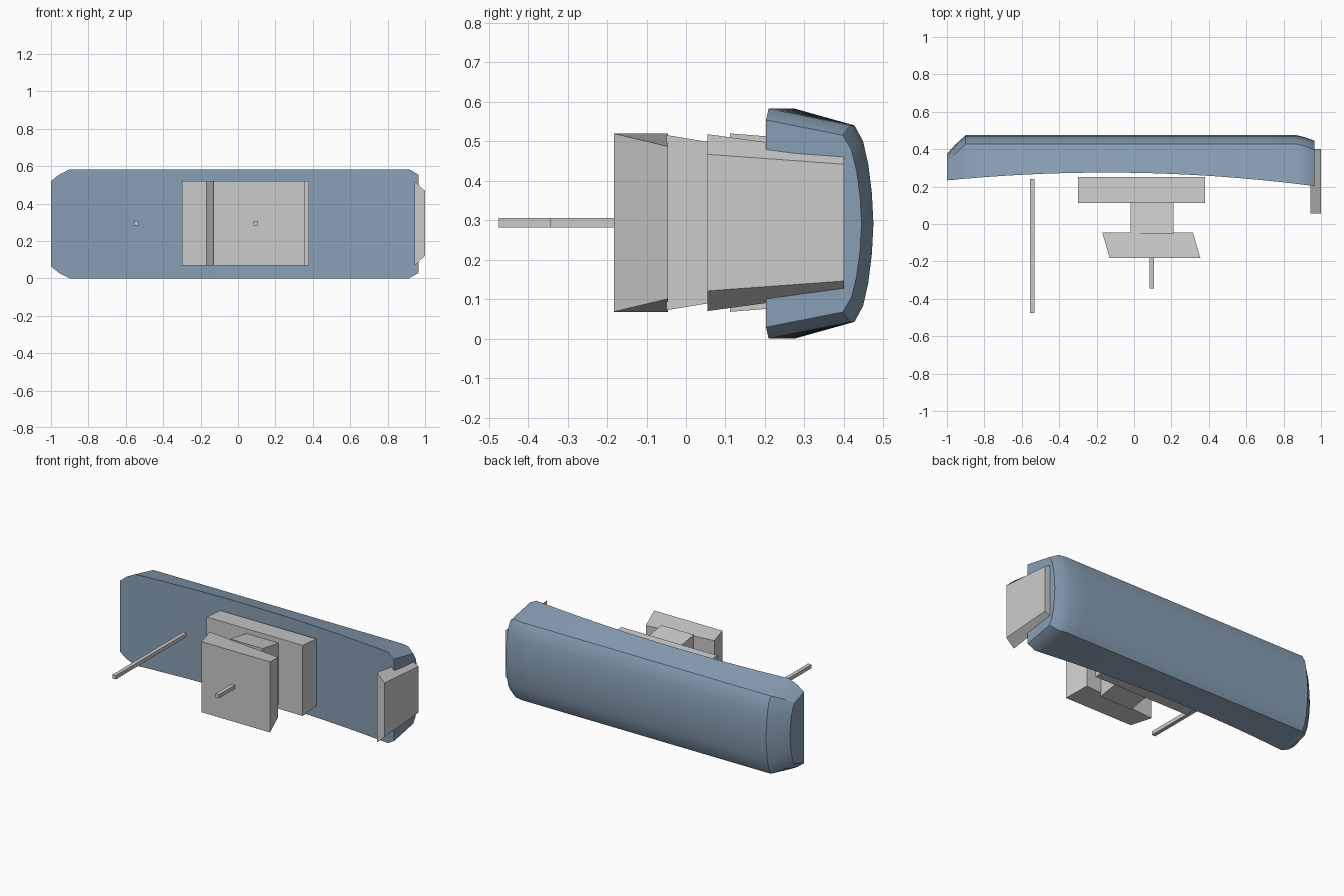
import bpy, bmesh
from mathutils import Vector

if "Cube" in bpy.data.objects:
    bpy.data.objects.remove(bpy.data.objects["Cube"])

CZ = 0.2915          # mid height of the housing
MZ = 0.294           # mid height of the mount parts


def loft(name, rings, mat=None, smooth=None):
    """Skin equal-length rings of points and cap both ends."""
    bm = bmesh.new()
    vs = [[bm.verts.new(p) for p in r] for r in rings]
    n = len(rings[0])
    for a, b in zip(vs, vs[1:]):
        for i in range(n):
            j = (i + 1) % n
            bm.faces.new((a[i], a[j], b[j], b[i]))
    bm.faces.new(vs[0])
    bm.faces.new(vs[-1])
    bmesh.ops.recalc_face_normals(bm, faces=bm.faces[:])
    me = bpy.data.meshes.new(name)
    bm.to_mesh(me)
    bm.free()
    ob = bpy.data.objects.new(name, me)
    bpy.context.collection.objects.link(ob)
    if mat:
        me.materials.append(mat)
    if smooth:
        bpy.ops.object.select_all(action='DESELECT')
        ob.select_set(True)
        bpy.context.view_layer.objects.active = ob
        bpy.ops.object.shade_smooth_by_angle(angle=smooth)
    return ob


def block(name, y0, x0, h0, y1, x1, h1):
    """Block between two y planes; x = (left, right), h = half heights at left, right."""
    def ring(y, x, h):
        return [(x[0], y, MZ - h[0]), (x[1], y, MZ - h[1]),
                (x[1], y, MZ + h[1]), (x[0], y, MZ + h[0])]
    return loft(name, [ring(y0, x0, h0), ring(y1, x1, h1)])


blue = bpy.data.materials.new("housing_blue")
blue.diffuse_color = (0.25, 0.35, 0.46, 1)
blue.use_nodes = True
blue.node_tree.nodes["Principled BSDF"].inputs["Base Color"].default_value = blue.diffuse_color


# Housing: rounded back, gently curved front, tapered ends
def section(x, half, back):
    yf = 0.275 - 0.058 * (x + 0.15) ** 2
    k = half / CZ
    prof = [(yf, half), (back - 0.048, 0.249 * k), (back - 0.026, 0.208 * k),
            (back - 0.013, 0.15 * k), (back - 0.004, 0.078 * k)]
    pts = prof + [(back, 0)] + [(y, -z) for y, z in reversed(prof)]
    return [(x, y, CZ + z) for y, z in pts]


stations = [(-1, 0.228, 0.375), (-0.955, 0.264, 0.425)]
stations += [(-0.9 + 1.77 * i / 16, CZ, 0.475) for i in range(17)]
stations += [(0.915, CZ, 0.464), (0.965, 0.2625, 0.445)]
loft("housing", [section(*s) for s in stations], blue, 0.5)

# Side cap: chamfered plate on the right end
def cap_ring(x, hf, hb):
    return [(x, 0.055, MZ - hf), (x, 0.4, MZ - hb),
            (x, 0.4, MZ + hb), (x, 0.055, MZ + hf)]


loft("side_cap", [cap_ring(0.945, 0.224, 0.177), cap_ring(1.0, 0.173, 0.148)])

# Mount: rear plate, neck and skewed front plate
block("rear_plate", 0.112, (-0.3, 0.38), (0.226, 0.226),
      0.25, (-0.3, 0.38), (0.215, 0.215))
block("neck", -0.05, (-0.02, 0.21), (0.222, 0.222),
      0.115, (-0.02, 0.21), (0.195, 0.195))
block("front_plate", -0.183, (-0.13, 0.355), (0.226, 0.226),
      -0.045, (-0.17, 0.315), (0.226, 0.193))

# Square pins
for name, x, y0, y1 in (("long_pin", -0.545, -0.475, 0.24),
                        ("short_pin", 0.095, -0.345, -0.18)):
    block(name, y0, (x - 0.012, x + 0.012), (0.012, 0.012),
          y1, (x - 0.012, x + 0.012), (0.012, 0.012))
